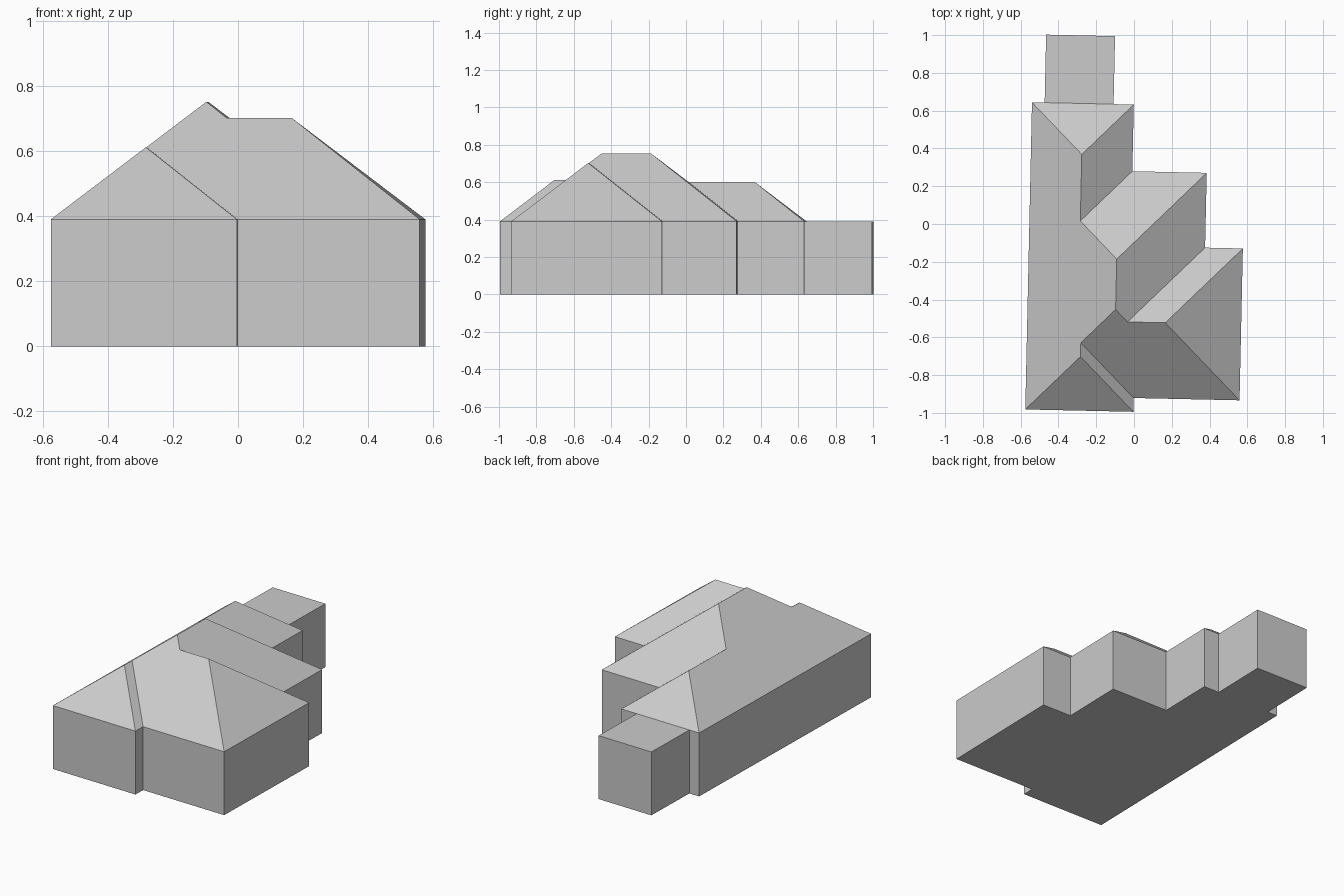
import bpy
import bmesh
from math import radians
from mathutils import Matrix, Vector

cube = bpy.data.objects.get("Cube")
if cube:
    bpy.data.objects.remove(cube, do_unlink=True)

EAVE = 0.391   # wall height
PITCH = 0.775  # roof rise per unit of run
TURN = Matrix.Rotation(radians(-1.25), 4, 'Z')  # slight skew of the whole plan

grey = bpy.data.materials.new("plain_grey")
grey.use_nodes = True
colour = (0.6, 0.6, 0.6, 1)
grey.diffuse_color = colour
grey.node_tree.nodes["Principled BSDF"].inputs["Base Color"].default_value = colour


def finish(name, bm):
    bmesh.ops.transform(bm, matrix=TURN, verts=bm.verts)
    bmesh.ops.recalc_face_normals(bm, faces=bm.faces)
    mesh = bpy.data.meshes.new(name)
    bm.to_mesh(mesh)
    bm.free()
    mesh.materials.append(grey)
    obj = bpy.data.objects.new(name, mesh)
    bpy.context.collection.objects.link(obj)


def prism(name, outline, height, open_top=False):
    bm = bmesh.new()
    base = bm.faces.new([bm.verts.new((x, y, 0)) for x, y in outline])
    top = bmesh.ops.extrude_face_region(bm, geom=[base], use_keep_orig=True)["geom"]
    bmesh.ops.translate(bm, vec=(0, 0, height),
                        verts=[g for g in top if isinstance(g, bmesh.types.BMVert)])
    if open_top:
        caps = [g for g in top if isinstance(g, bmesh.types.BMFace)]
        bmesh.ops.delete(bm, geom=caps, context='FACES_ONLY')
    finish(name, bm)


# Stepped house outline, counter-clockwise from the front right corner
west, front, back = -0.554, -0.994, 0.632
outline = [(west, front), (0.018, front), (0.018, -0.921), (0.579, -0.921),
           (0.579, -0.117), (0.379, -0.117), (0.379, 0.279), (-0.015, 0.279),
           (-0.015, back), (west, back)]
prism("house_walls", outline, EAVE, open_top=True)

# Flat-topped annex at the back
prism("back_annex", [(-0.487, back), (-0.122, back), (-0.122, 0.992), (-0.487, 0.992)], EAVE)

# Hip roof: one sloping plane rises inward from each eave
eaves = [Vector((x, y, EAVE)) for x, y in outline]
planes = []
for a, b in zip(eaves, eaves[1:] + eaves[:1]):
    along = (b - a).normalized()
    inward = Vector((-along.y, along.x, 0))
    normal = inward * PITCH - Vector((0, 0, 1))
    planes.append((normal, normal.dot(a)))


def meet(trio):
    """Point shared by three roof planes."""
    rows = Matrix([planes[i][0] for i in trio])
    return rows.inverted() @ Vector([planes[i][1] for i in trio])


# Each ridge point is named by the three eaves whose slopes meet there
ridge = {t: meet(t) for t in [(0, 1, 9), (1, 2, 9), (2, 5, 9), (2, 4, 5),
                              (2, 3, 4), (5, 6, 9), (6, 7, 9), (7, 8, 9)]}
bm = bmesh.new()
eave_verts = [bm.verts.new(p) for p in eaves]
ridge_verts = {t: bm.verts.new(p) for t, p in ridge.items()}
# Ridge points of each slope, walked from the eave's end back to its start
slopes = [
    [(0, 1, 9)],
    [(1, 2, 9), (0, 1, 9)],
    [(2, 3, 4), (2, 4, 5), (2, 5, 9), (1, 2, 9)],
    [(2, 3, 4)],
    [(2, 4, 5), (2, 3, 4)],
    [(5, 6, 9), (2, 5, 9), (2, 4, 5)],
    [(6, 7, 9), (5, 6, 9)],
    [(7, 8, 9), (6, 7, 9)],
    [(7, 8, 9)],
    [(0, 1, 9), (1, 2, 9), (2, 5, 9), (5, 6, 9), (6, 7, 9), (7, 8, 9)],
]
for i, path in enumerate(slopes):
    bm.faces.new([eave_verts[i], eave_verts[(i + 1) % len(eaves)]]
                 + [ridge_verts[t] for t in path])
finish("hip_roof", bm)
